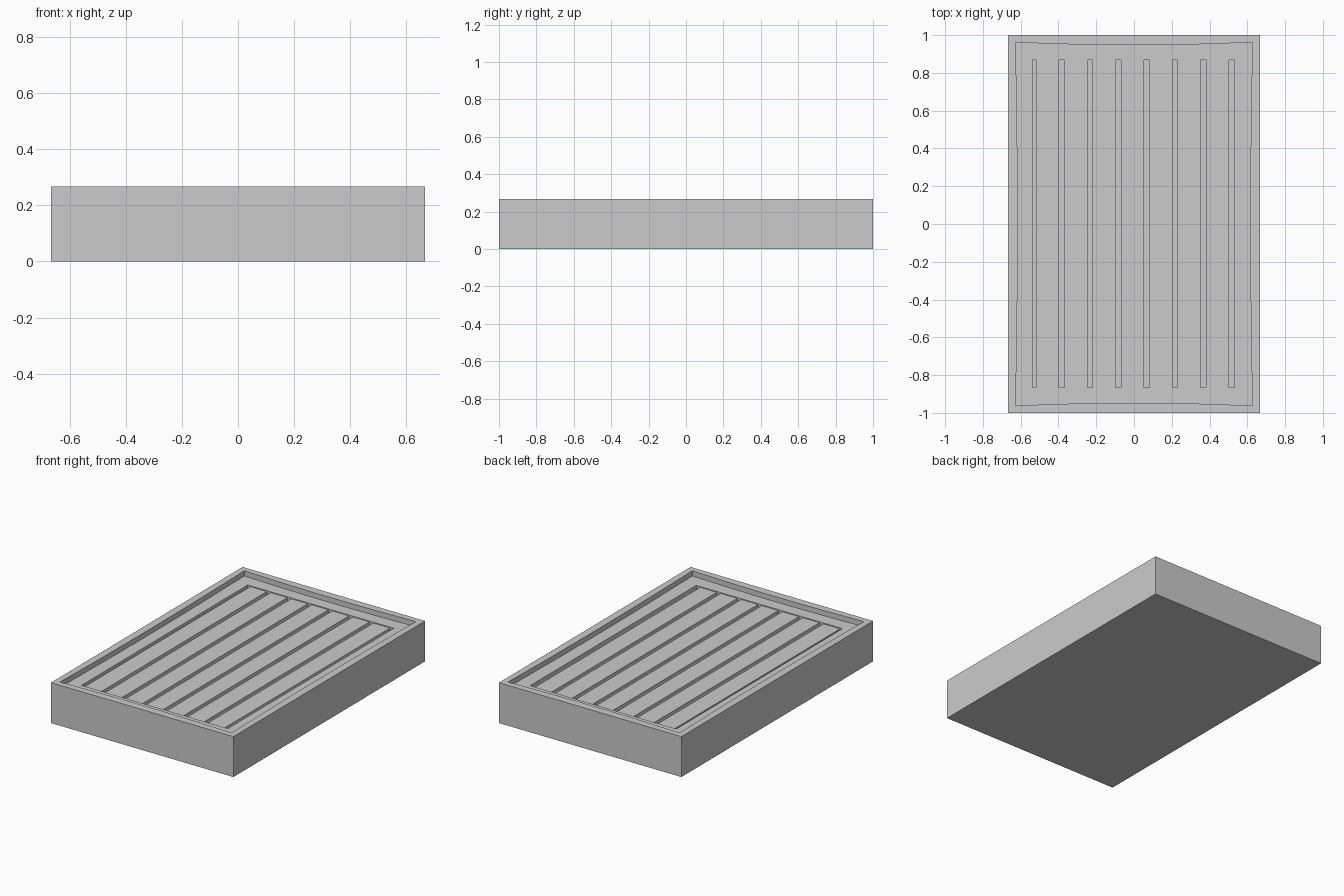
import bpy, bmesh, math

if "Cube" in bpy.data.objects:
    bpy.data.objects.remove(bpy.data.objects["Cube"])

W, L, H = 1.333, 2.0, 0.267      # tray size
FLOOR = H - 0.034                # recessed floor level
PIT = FLOOR - 0.07               # bottom of the grooves


def prism(name, outline, z0, z1):
    bm = bmesh.new()
    face = bm.faces.new([bm.verts.new((x, y, z0)) for x, y in outline])
    ext = bmesh.ops.extrude_face_region(bm, geom=[face])
    top = [v for v in ext["geom"] if isinstance(v, bmesh.types.BMVert)]
    bmesh.ops.translate(bm, verts=top, vec=(0, 0, z1 - z0))
    bmesh.ops.recalc_face_normals(bm, faces=bm.faces)
    mesh = bpy.data.meshes.new(name)
    bm.to_mesh(mesh)
    bm.free()
    obj = bpy.data.objects.new(name, mesh)
    bpy.context.collection.objects.link(obj)
    return obj


def rect(x0, x1, y0, y1):
    return [(x0, y0), (x1, y0), (x1, y1), (x0, y1)]


def bowed(hx, hy, bow_x, bow_y, n=10):
    # rectangle whose sides curve slightly inward at their middles
    pts = []
    ts = [-1 + 2 * i / n for i in range(n)]
    dip = lambda t: 1 - t * t
    pts += [(t * hx, -hy + bow_y * dip(t)) for t in ts]
    pts += [(hx - bow_x * dip(t), t * hy) for t in ts]
    return pts + [(-x, -y) for x, y in pts]


def cut(target, cutter):
    mod = target.modifiers.new("cut", "BOOLEAN")
    mod.operation = "DIFFERENCE"
    mod.solver = "EXACT"
    mod.object = cutter
    bpy.context.view_layer.objects.active = target
    bpy.ops.object.modifier_apply(modifier=mod.name)
    bpy.data.objects.remove(cutter)


# Solid tray body with shallow bowed recess and slatted pocket
tray = prism("tray", rect(-W / 2, W / 2, -L / 2, L / 2), 0, H)
cut(tray, prism("recess_cutter", bowed(0.627, 0.962, 0.011, 0.015), FLOOR, H + 0.1))
cut(tray, prism("pocket_cutter", rect(-0.537, 0.531, -0.866, 0.868), PIT, H + 0.1))

# Seven slats, the gaps between them forming eight grooves
for i in range(7):
    x = -0.519 + 0.15 * i
    prism(f"slat_{i + 1}", rect(x, x + 0.122, -0.866, 0.868), PIT, FLOOR - 0.006)
